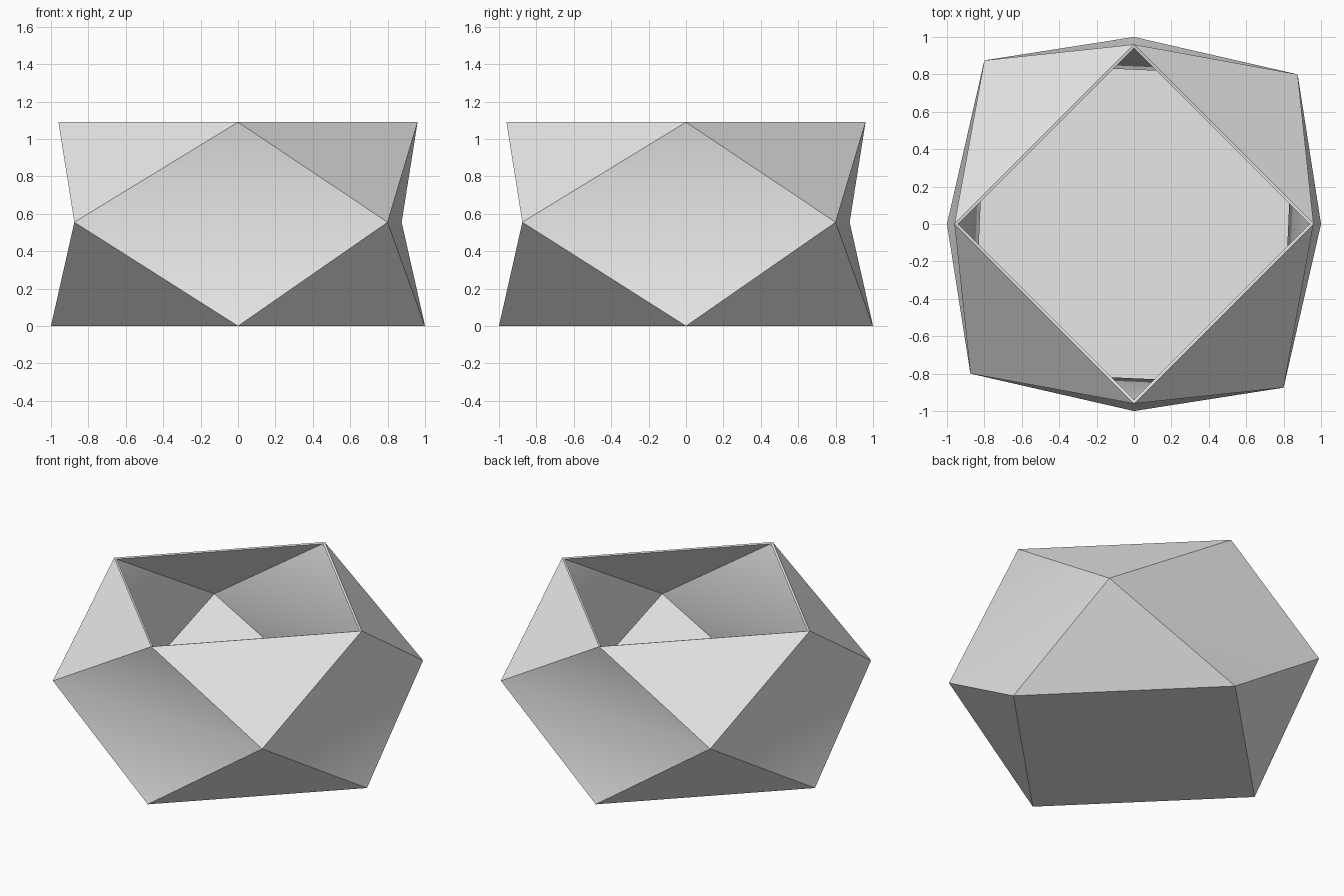
import bpy
import bmesh
import math
from mathutils import Matrix

cube = bpy.data.objects.get("Cube")
if cube:
    bpy.data.objects.remove(cube, do_unlink=True)

# Plain grey material
grey = bpy.data.materials.new("light grey")
grey.use_nodes = True
colour = (0.8, 0.8, 0.8, 1)
grey.diffuse_color = colour
grey.node_tree.nodes["Principled BSDF"].inputs["Base Color"].default_value = colour

# Three square rings, each one corner turned in quarter steps
bm = bmesh.new()


def ring(x, y, z):
    return [bm.verts.new(Matrix.Rotation(i * math.pi / 2, 3, "Z") @ p.co)
            for i in range(4) for p in [CornerPoint(x, y, z)]]


class CornerPoint:
    def __init__(self, x, y, z):
        from mathutils import Vector
        self.co = Vector((x, y, z))


base = ring(0, -1, 0)
waist = ring(0.8, -0.875, 0.555)
top = ring(0, -0.96, 1.09)

# Floor, folded side facets and corner triangles
bm.faces.new(base[::-1])
for i in range(4):
    n = (i + 1) % 4
    bm.faces.new((base[i], waist[i], waist[i - 1]))
    bm.faces.new((top[i], waist[i - 1], waist[i]))
    bm.faces.new((base[i], base[n], waist[i]))
    bm.faces.new((top[i], waist[i], top[n]))

mesh = bpy.data.meshes.new("faceted_bowl")
bm.to_mesh(mesh)
bm.free()
mesh.materials.append(grey)
bowl = bpy.data.objects.new("faceted_bowl", mesh)
bpy.context.collection.objects.link(bowl)

# Thin wall, open at the top
wall = bowl.modifiers.new("wall", "SOLIDIFY")
wall.thickness = 0.02
wall.offset = -1

bpy.ops.object.select_all(action="DESELECT")
bpy.context.view_layer.objects.active = bowl
bowl.select_set(True)
bpy.ops.object.modifier_apply(modifier=wall.name)
bpy.ops.object.shade_smooth_by_angle(angle=math.radians(35))
